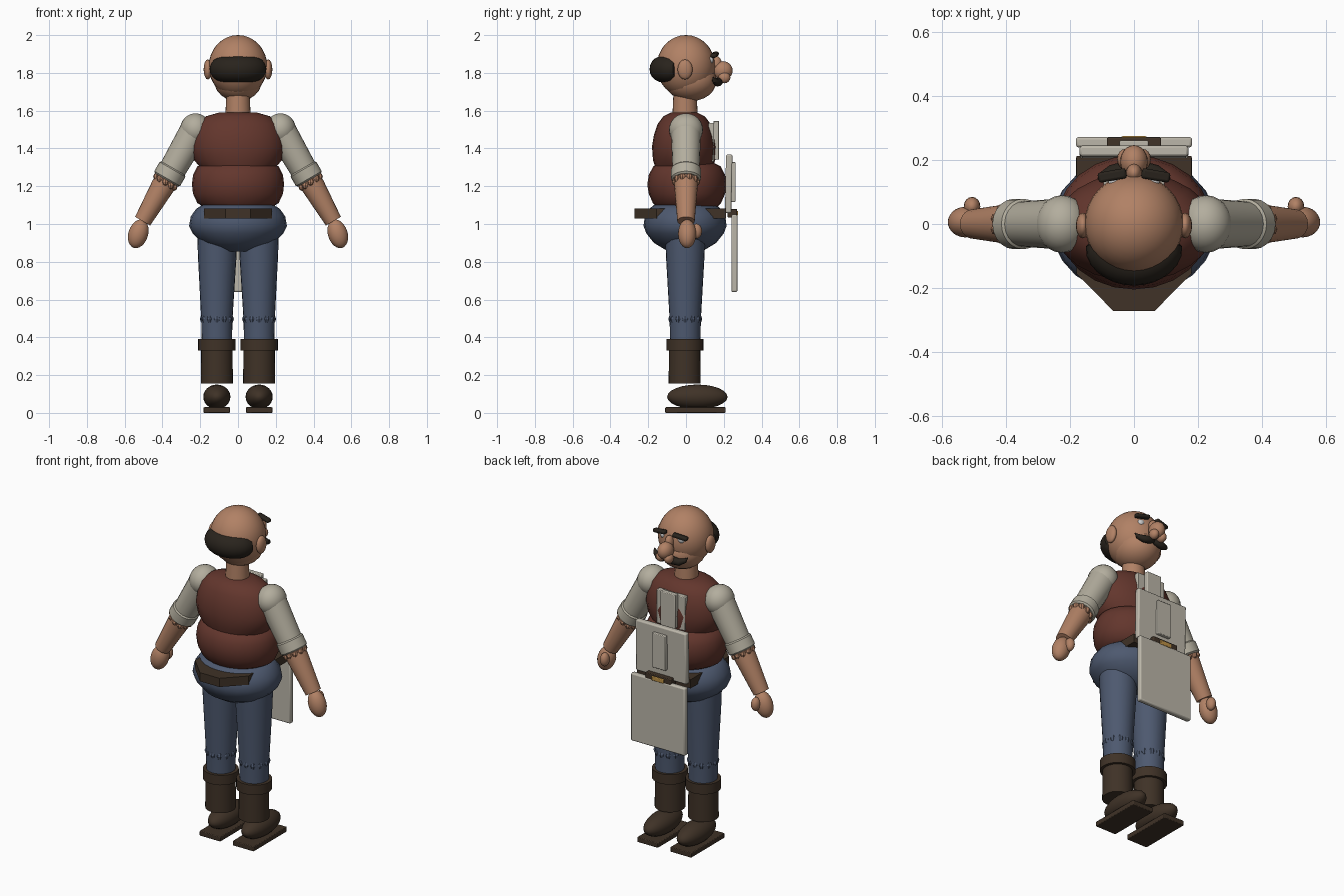
import bpy, bmesh
from math import sin, cos, pi, radians
from mathutils import Vector

if "Cube" in bpy.data.objects:
    bpy.data.objects.remove(bpy.data.objects["Cube"])


def mat(name, rgb):
    m = bpy.data.materials.new(name)
    m.diffuse_color = (*rgb, 1)
    m.use_nodes = True
    m.node_tree.nodes["Principled BSDF"].inputs["Base Color"].default_value = m.diffuse_color
    return m


SKIN = mat("skin", (.44, .22, .13))
VEST = mat("vest", (.125, .037, .026))
DENIM = mat("denim", (.075, .1, .16))
SHIRT = mat("shirt", (.45, .42, .34))
LEATHER = mat("leather", (.05, .032, .02))
HAIR = mat("hair", (.022, .017, .012))
CLOTH = mat("cloth", (.5, .47, .4))
BRASS = mat("brass", (.5, .28, .06))
WHITE = mat("white", (.8, .8, .78))


def finish(o, name, m, angle=40):
    o.name = name
    o.data.materials.append(m)
    bpy.context.view_layer.objects.active = o
    for x in bpy.context.selected_objects:
        x.select_set(False)
    o.select_set(True)
    bpy.ops.object.shade_smooth_by_angle(angle=radians(angle))
    return o


def from_rings(name, rings, m, angle=40):
    """Skin a list of equal closed rings and cap both ends."""
    bm = bmesh.new()
    vs = [[bm.verts.new(p) for p in r] for r in rings]
    n = len(vs[0])
    for a, b in zip(vs, vs[1:]):
        for i in range(n):
            j = (i + 1) % n
            bm.faces.new((a[i], a[j], b[j], b[i]))
    bm.faces.new(vs[0][::-1])
    bm.faces.new(vs[-1])
    bmesh.ops.recalc_face_normals(bm, faces=bm.faces)
    me = bpy.data.meshes.new(name)
    bm.to_mesh(me)
    bm.free()
    o = bpy.data.objects.new(name, me)
    bpy.context.collection.objects.link(o)
    return finish(o, name, m, angle)


def ball(name, c, r, m, rot=(0, 0, 0), seg=24):
    bpy.ops.mesh.primitive_uv_sphere_add(segments=seg, ring_count=seg // 2, location=c, rotation=rot)
    o = bpy.context.object
    o.scale = r
    return finish(o, name, m)


def box(name, c, size, m, rot=(0, 0, 0), bev=.004):
    bpy.ops.mesh.primitive_cube_add(size=1, location=c, rotation=rot)
    o = bpy.context.object
    o.scale = size
    bpy.ops.object.transform_apply(location=False, rotation=False, scale=True)
    b = o.modifiers.new("bevel", "BEVEL")
    b.width, b.segments = bev, 2
    return finish(o, name, m)


def lathe(name, prof, m, c=(0, 0), n=24):
    """Profile rows are (x radius, y radius, z)."""
    return from_rings(name, [[(c[0] + rx * cos(2 * pi * i / n), c[1] + ry * sin(2 * pi * i / n), z)
                              for i in range(n)] for rx, ry, z in prof], m)


def tube(name, pts, radii, m, n=20):
    """Round tube along points with a radius at each one."""
    pts = [Vector(p) for p in pts]
    rings = []
    for k, p in enumerate(pts):
        t = (pts[min(k + 1, len(pts) - 1)] - pts[max(k - 1, 0)]).normalized()
        u = t.cross(Vector((0, 0, 1)) if abs(t.z) < .7 else Vector((0, 1, 0))).normalized()
        v = t.cross(u)
        rings.append([p + radii[k] * (u * cos(2 * pi * i / n) + v * sin(2 * pi * i / n)) for i in range(n)])
    return from_rings(name, rings, m)


# head (the face looks toward +y)
ball("skull", (0, 0, 1.835), (.155, .155, .165), SKIN, seg=32)
ball("jaw", (0, .025, 1.76), (.127, .137, .11), SKIN)
ball("nose", (0, .195, 1.812), (.043, .052, .05), SKIN)
ball("nose_bridge", (0, .16, 1.845), (.025, .03, .045), SKIN, seg=16)
lathe("neck", [(.068, .068, 1.55), (.062, .062, 1.68)], SKIN, (0, -.005))

# hair band around the back of the head
N = 16
hair_pts, hair_r = [], []
for i in range(N + 1):
    a = radians(192 + 156 * i / N)
    e = abs(2 * i / N - 1)
    hair_pts.append((.113 * cos(a), -.01 + .113 * sin(a), 1.82))
    hair_r.append(.07 * max(.12, (1 - e ** 5) ** .5))
tube("hair_band", hair_pts, hair_r, HAIR)

# torso
lathe("vest_chest", [(.19, .15, 1.29), (.235, .165, 1.34), (.25, .17, 1.41), (.24, .16, 1.47),
                     (.215, .14, 1.53), (.17, .11, 1.57), (.10, .07, 1.59)], VEST, (0, -.01))
lathe("vest_belly", [(.16, .15, 1.08), (.215, .18, 1.11), (.238, .202, 1.16), (.244, .21, 1.21),
                     (.238, .202, 1.26), (.215, .178, 1.305), (.16, .13, 1.33)], VEST, (0, .005))
lathe("trouser_hips", [(.09, .09, .855), (.19, .165, .90), (.24, .205, .95), (.259, .22, .99),
                       (.25, .213, 1.04), (.222, .19, 1.08), (.19, .165, 1.10)], DENIM, (0, -.005))

# belt with tapered back and buckle
outline = [(-.18, .213), (-.18, -.155), (-.065, -.272), (.065, -.272), (.18, -.155), (.18, .213)]
from_rings("belt", [[(x, y, z) for x, y in outline] for z in (1.03, 1.083)], LEATHER)
box("buckle_plate", (0, .245, 1.057), (.17, .05, .045), LEATHER)
box("buckle", (0, .267, 1.057), (.08, .016, .026), BRASS)

# apron and chest cloths
box("apron_skirt", (0, .256, .845), (.364, .032, .41), CLOTH, bev=.008)
box("apron_bib", (0, .226, 1.213), (.34, .034, .31), CLOTH, rot=(radians(-1), 0, 0), bev=.008)
box("bib_pocket", (0, .25, 1.222), (.09, .024, .21), CLOTH)
box("neckcloth_back", (0, .133, 1.432), (.19, .03, .205), CLOTH)
box("neckcloth_front", (0, .16, 1.443), (.10, .03, .205), CLOTH)

for s, side in ((-1, "left"), (1, "right")):
    # facial features
    ball(f"ear_{side}", (s * .16, -.005, 1.818), (.022, .04, .053), SKIN, seg=16)
    ball(f"nostril_{side}", (s * .027, .203, 1.775), (.026, .032, .03), SKIN, seg=16)
    ball(f"eye_{side}", (s * .058, .13, 1.868), (.022, .016, .02), WHITE, seg=16)
    box(f"brow_{side}", (s * .068, .152, 1.896), (.09, .032, .022), HAIR,
        rot=(0, radians(8 * s), radians(-10 * s)), bev=.008)
    tube(f"moustache_{side}", [(s * .005, .165, 1.76), (s * .035, .172, 1.752), (s * .07, .165, 1.748),
                               (s * .1, .15, 1.76), (s * .112, .142, 1.778)],
         [.015, .023, .02, .013, .003], HAIR, 12)

    # arm: shoulder, sleeve, rolled cuff, forearm, hand
    def arm(t):
        return Vector((s * (.225 + .28 * t), 0, 1.5 - .485 * t))
    ball(f"shoulder_{side}", (s * .225, 0, 1.5), (.082, .09, .086), SHIRT)
    tube(f"sleeve_{side}", [arm(0), arm(.5)], [.08, .07], SHIRT)
    tube(f"cuff_{side}", [arm(.42), arm(.435), arm(.535), arm(.55)], [.07, .079, .079, .07], SHIRT)
    tube(f"forearm_{side}", [arm(.5), arm(.62), arm(1)], [.062, .062, .046], SKIN)
    d = (arm(1) - arm(0)).normalized()
    u, v = Vector((0, 1, 0)), d.cross(Vector((0, 1, 0)))
    for i in range(10):
        a = 2 * pi * i / 10
        p = arm(.57) + .056 * (u * cos(a) + v * sin(a))
        ball(f"cuff_fray_{side}", p, (.018, .018, .022), SKIN, seg=8)
    ball(f"hand_{side}", (s * .528, .006, .948), (.052, .048, .078), SKIN, rot=(0, radians(-18 * s), 0))
    ball(f"thumb_{side}", (s * .507, .055, .962), (.026, .03, .04), SKIN, seg=16)

    # leg with ragged knee hem
    x = s * .112
    from_rings(f"trouser_leg_{side}", [[(cx + r * cos(2 * pi * i / 24), -.004 + r * sin(2 * pi * i / 24), z)
                                        for i in range(24)]
                                       for cx, r, z in ((s * .11, .106, .95), (s * .11, .102, .83),
                                                        (x, .083, .5), (x, .08, .37))], DENIM)
    for i in range(12):
        a = 2 * pi * i / 12
        ball(f"hem_fray_{side}", (x + .07 * cos(a), -.004 + .07 * sin(a), .497), (.02, .02, .025), DENIM, seg=8)

    # boot
    lathe(f"boot_shaft_{side}", [(.085, .085, .155), (.083, .083, .35)], LEATHER, (x, -.007))
    lathe(f"boot_collar_{side}", [(.1, .097, .33), (.1, .097, .39)], LEATHER, (x, -.005))
    ball(f"boot_foot_{side}", (x, .06, .085), (.072, .16, .065), LEATHER)
    box(f"boot_sole_{side}", (x, .05, .015), (.14, .32, .03), LEATHER)
